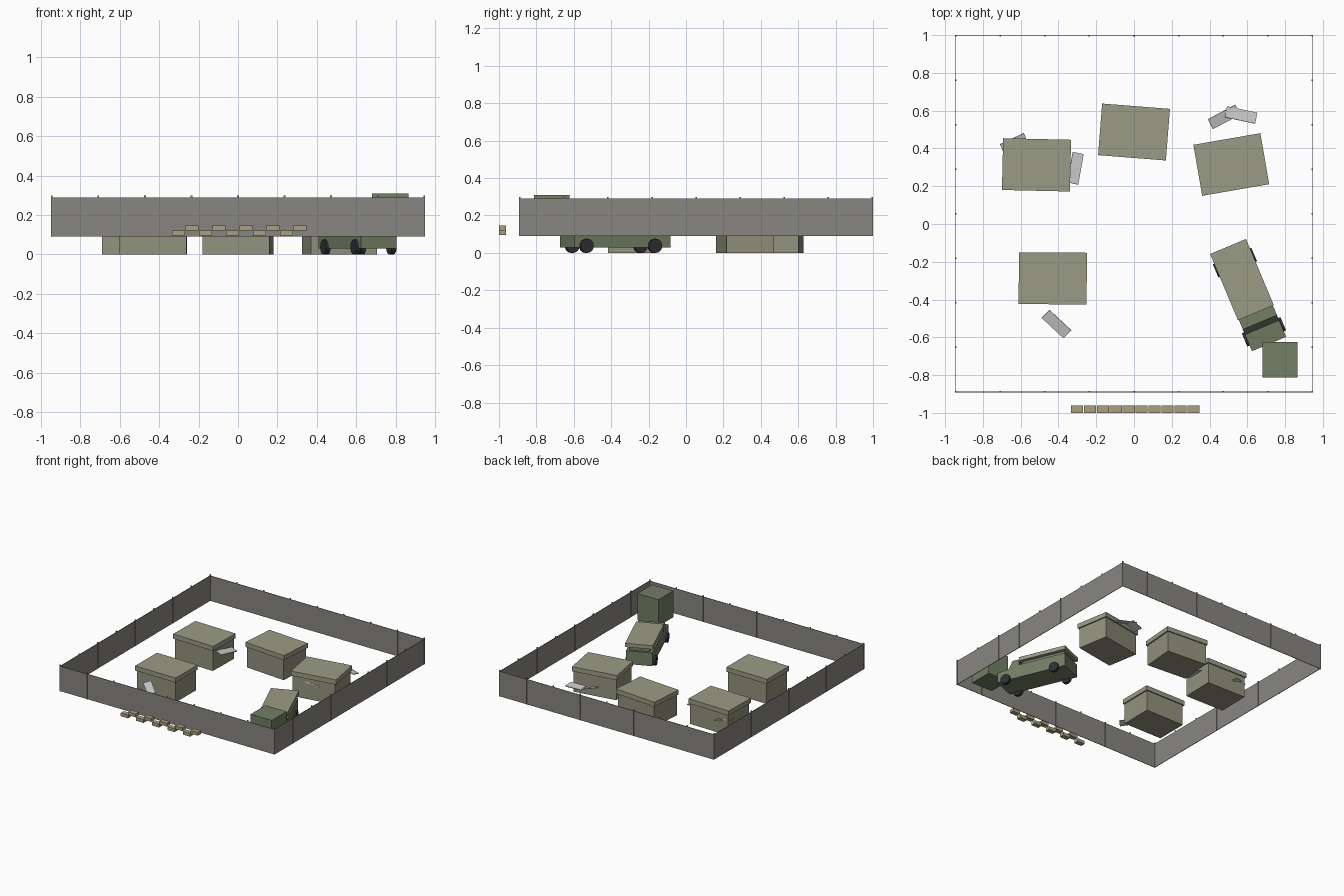
import bpy, bmesh
from math import radians, atan2, pi
from mathutils import Matrix, Vector, Euler

if "Cube" in bpy.data.objects:
    bpy.data.objects.remove(bpy.data.objects["Cube"])

def mat(name, c):
    m = bpy.data.materials.new(name)
    m.diffuse_color = (*c, 1)
    m.use_nodes = True
    m.node_tree.nodes["Principled BSDF"].inputs["Base Color"].default_value = m.diffuse_color
    return m

OLIVE = mat("olive", (0.33, 0.33, 0.24))
WALL = mat("hut_wall", (0.29, 0.29, 0.21))
GREEN = mat("green", (0.17, 0.21, 0.13))
FENCE = mat("fence_metal", (0.25, 0.24, 0.22))
RUBBER = mat("rubber", (0.03, 0.03, 0.035))
SHEET = mat("sheet", (0.6, 0.6, 0.58))
TAN = mat("tan", (0.4, 0.35, 0.22))

def finish(name, bm, material, M=Matrix()):
    bmesh.ops.recalc_face_normals(bm, faces=bm.faces)
    me = bpy.data.meshes.new(name)
    bm.to_mesh(me)
    bm.free()
    me.materials.append(material)
    ob = bpy.data.objects.new(name, me)
    ob.matrix_world = M
    bpy.context.collection.objects.link(ob)
    return ob

def add_box(bm, lo, hi):
    lo, hi = Vector(lo), Vector(hi)
    size = hi - lo
    bmesh.ops.create_cube(bm, size=1, matrix=Matrix.Translation((lo + hi) / 2) @ Matrix.Diagonal((*size, 1)))

def box(name, lo, hi, material, M=Matrix()):
    bm = bmesh.new()
    add_box(bm, lo, hi)
    return finish(name, bm, material, M)

def place(x, y, deg):
    return Matrix.Translation((x, y, 0)) @ Matrix.Rotation(radians(deg), 4, 'Z')

# perimeter fence: four thin walls
X, Y0, Y1, Z0, Z1, T = 0.944, -0.889, 0.997, 0.09, 0.29, 0.002
bm = bmesh.new()
for y in (Y0, Y1):
    add_box(bm, (-X - T, y - T, Z0), (X + T, y + T, Z1))
for x in (-X, X):
    add_box(bm, (x - T, Y0 + T, Z0), (x + T, Y1 - T, Z1))
finish("fence_walls", bm, FENCE)

# fence posts, eight bays per side
bm = bmesh.new()
P = 0.004
for i in range(9):
    x, y = -X + 2 * X * i / 8, Y0 + (Y1 - Y0) * i / 8
    spots = [(x, Y1)] + ([(-X, y), (X, y)] if i < 8 else [])
    if i in (1, 2, 3, 4, 5, 6, 7):
        spots.append((x, Y0))
    for px, py in spots:
        add_box(bm, (px - P, py - P, Z0), (px + P, py + P, 0.299))
finish("fence_posts", bm, FENCE)

# huts with overhanging flat roofs
for i, (x, y, a) in enumerate([(-0.516, 0.313, -1.3), (0, 0.487, -4.5),
                               (0.515, 0.315, 9.8), (-0.43, -0.288, -0.4)]):
    M = place(x, y, a)
    box(f"hut_body_{i}", (-0.17, -0.128, 0), (0.17, 0.128, 0.165), WALL, M)
    box(f"hut_roof_{i}", (-0.18, -0.137, 0.165), (0.18, 0.137, 0.202), OLIVE, M)

# loose sheets beside the huts: x, y, z, heading, tilt, length
for i, (x, y, z, a, tilt, ln) in enumerate([
        (-0.41, -0.53, 0.12, -43, 12, 0.16), (-0.31, 0.295, 0.125, 80, 12, 0.165),
        (0.477, 0.567, 0.115, 28, 15, 0.165), (0.567, 0.577, 0.11, -12, -12, 0.165),
        (-0.635, 0.425, 0.11, 25, 15, 0.14), (0.515, 0.21, 0.12, 8, -15, 0.12)]):
    M = Matrix.Translation((x, y, z)) @ Euler((radians(tilt), radians(8), radians(a))).to_matrix().to_4x4()
    box(f"loose_sheet_{i}", (-ln / 2, -0.03, -0.003), (ln / 2, 0.03, 0.003), SHEET, M)

# watch cabin in the corner
box("watch_cabin", (0.68, -0.812, 0.10), (0.866, -0.624, 0.31), GREEN)

# truck, built along local x from tail to nose
M = Matrix.Translation((0.498, -0.119, 0)) @ Matrix.Rotation(atan2(-0.922, 0.387), 4, 'Z')
box("truck_bed", (0.003, -0.098, 0.03), (0.38, 0.098, 0.135), GREEN, M)
box("truck_bed_core", (0.02, -0.075, 0.135), (0.37, 0.075, 0.17), GREEN, M)
box("truck_canopy", (0, -0.103, 0.165), (0.38, 0.103, 0.195), OLIVE, M)

# truck cab and hood from a side profile
bm = bmesh.new()
pts = [(0.38, 0.03), (0.38, 0.18), (0.435, 0.18), (0.465, 0.12), (0.56, 0.11), (0.56, 0.03)]
f = bm.faces.new([bm.verts.new((x, -0.098, z)) for x, z in pts])
r = bmesh.ops.extrude_face_region(bm, geom=[f])
bmesh.ops.translate(bm, verts=[g for g in r["geom"] if isinstance(g, bmesh.types.BMVert)], vec=(0, 0.196, 0))
finish("truck_cab", bm, GREEN, M)

# truck wheels
for n, s in (("rear", 0.093), ("front", 0.49)):
    for side, w in (("left", 0.098), ("right", -0.098)):
        bm = bmesh.new()
        bmesh.ops.create_cone(bm, cap_ends=True, segments=16, radius1=0.038, radius2=0.038, depth=0.026,
                              matrix=Matrix.Translation((s, w, 0.038)) @ Matrix.Rotation(pi / 2, 4, 'X'))
        finish(f"wheel_{n}_{side}", bm, RUBBER, M)

# staggered blocks outside the front wall
for i in range(10):
    x, z = -0.334 + 0.0685 * i, 0.095 + 0.026 * (i % 2)
    box(f"block_{i}", (x, -1.0, z), (x + 0.064, -0.962, z + 0.026), TAN)
